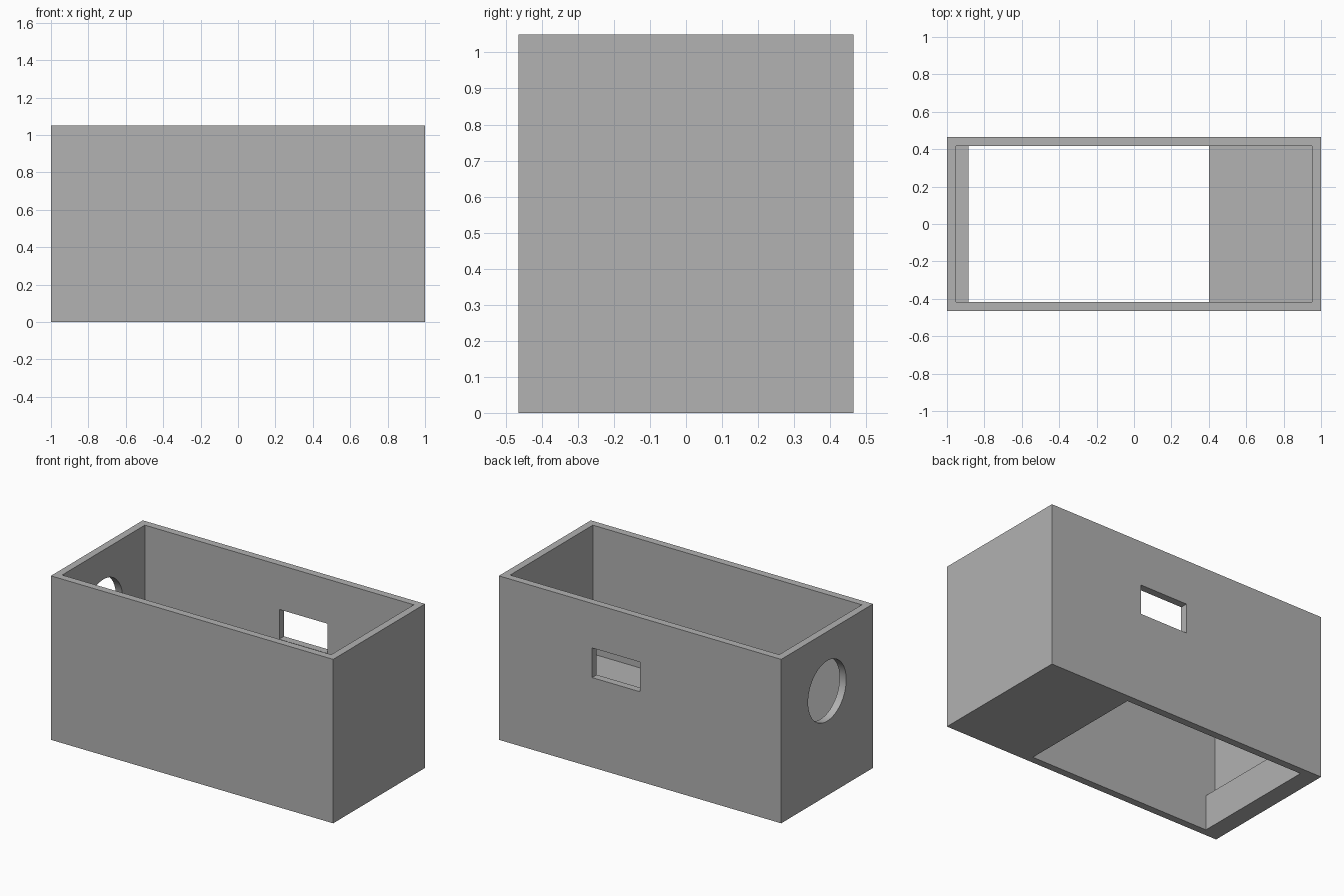
import bpy
import bmesh
import math

default = bpy.data.objects.get("Cube")
if default:
    bpy.data.objects.remove(default, do_unlink=True)

LENGTH, WIDTH, HEIGHT = 2.0, 0.93, 1.05
WALL = 0.047
FLOOR = 0.225
OPENING = (-0.885, 0.4)      # x range of the floor opening
HOLE_Z = 0.67                # shared centre height of the side holes

grey = bpy.data.materials.new("light_grey")
grey.use_nodes = True
colour = (0.445, 0.445, 0.445, 1.0)
grey.diffuse_color = colour
grey.node_tree.nodes["Principled BSDF"].inputs["Base Color"].default_value = colour


def box(name, size, centre):
    bpy.ops.mesh.primitive_cube_add(size=1, location=centre)
    obj = bpy.context.object
    obj.name = name
    obj.scale = size
    bpy.ops.object.transform_apply(location=True, rotation=False, scale=True)
    return obj


def prism(name, profile, half_width):
    """Extrude an x-z outline along y."""
    bm = bmesh.new()
    face = bm.faces.new([bm.verts.new((x, -half_width, z)) for x, z in profile])
    new = bmesh.ops.extrude_face_region(bm, geom=[face])["geom"]
    moved = [v for v in new if isinstance(v, bmesh.types.BMVert)]
    bmesh.ops.translate(bm, verts=moved, vec=(0, 2 * half_width, 0))
    bmesh.ops.recalc_face_normals(bm, faces=bm.faces)
    mesh = bpy.data.meshes.new(name)
    bm.to_mesh(mesh)
    bm.free()
    obj = bpy.data.objects.new(name, mesh)
    bpy.context.collection.objects.link(obj)
    return obj


def cut(target, cutter):
    cutter.hide_render = True
    mod = target.modifiers.new(cutter.name, "BOOLEAN")
    mod.operation = "DIFFERENCE"
    mod.solver = "EXACT"
    mod.object = cutter
    bpy.context.view_layer.objects.active = target
    bpy.ops.object.modifier_apply(modifier=mod.name)
    bpy.data.objects.remove(cutter, do_unlink=True)


# Outer block of the enclosure
housing = box("housing", (LENGTH, WIDTH, HEIGHT), (0, 0, HEIGHT / 2))
housing.data.materials.clear()
housing.data.materials.append(grey)

# Open cavity, stepping in to the opening through the thick floor
inner = LENGTH / 2 - WALL
over = HEIGHT + 0.2
cavity = prism("cavity_cutter", [
    (OPENING[0], -0.2), (OPENING[1], -0.2), (OPENING[1], FLOOR), (inner, FLOOR),
    (inner, over), (-inner, over), (-inner, FLOOR), (OPENING[0], FLOOR),
], WIDTH / 2 - WALL)
cut(housing, cavity)

# Rectangular window in the back wall
cut(housing, box("window_cutter", (0.34, 0.2, 0.19), (0.17, WIDTH / 2, HOLE_Z)))

# Round hole in the right end wall
bpy.ops.mesh.primitive_cylinder_add(
    vertices=64, radius=0.193, depth=0.2,
    location=(-LENGTH / 2, 0, HOLE_Z), rotation=(0, math.pi / 2, 0))
round_hole = bpy.context.object
round_hole.name = "round_hole_cutter"
cut(housing, round_hole)

# Crisp edges with a smooth round hole
bpy.ops.object.select_all(action="DESELECT")
housing.select_set(True)
bpy.context.view_layer.objects.active = housing
bpy.ops.object.shade_smooth_by_angle(angle=math.radians(30))
